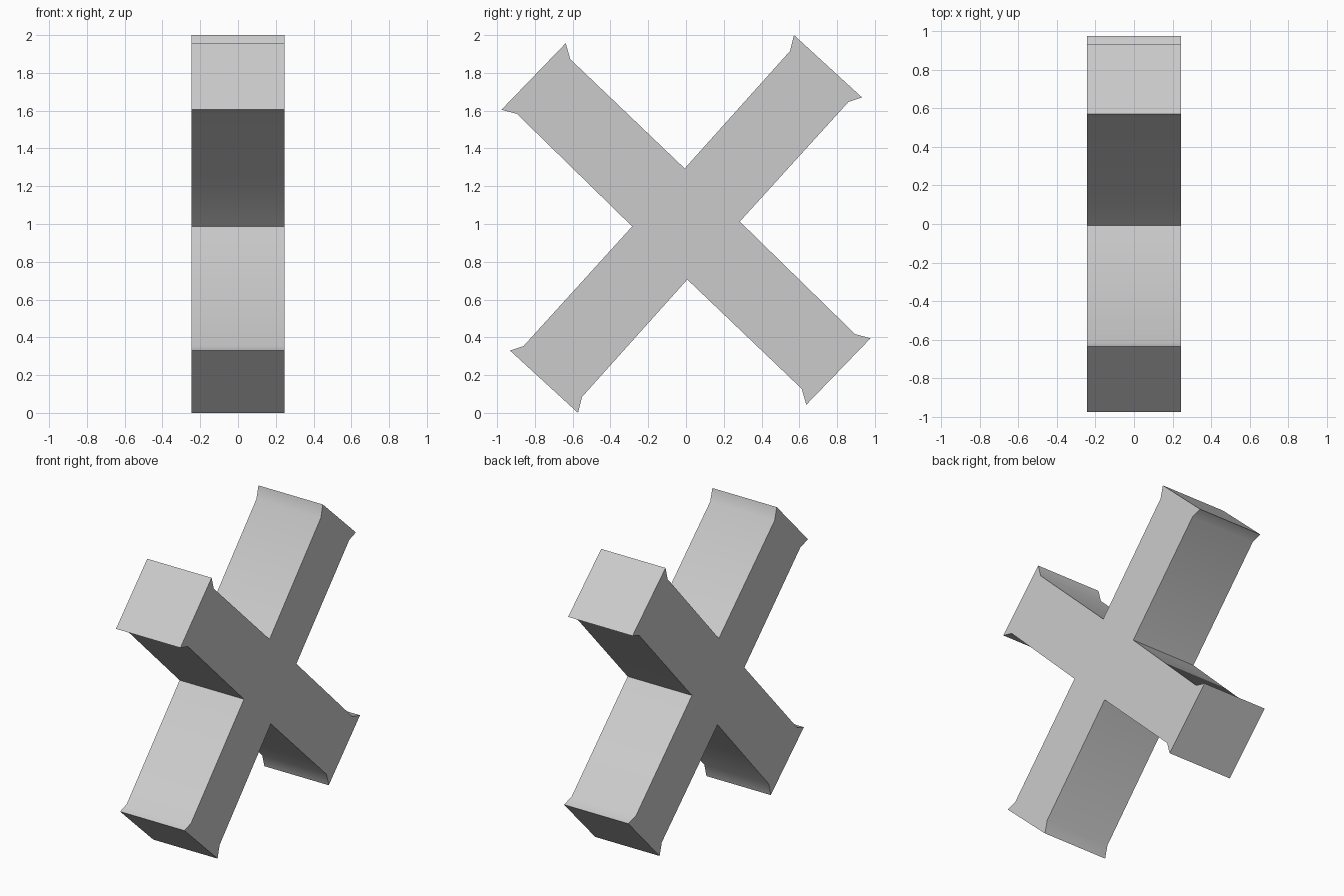
import bpy, bmesh, math

if "Cube" in bpy.data.objects:
    bpy.data.objects.remove(bpy.data.objects["Cube"])

HALF_WIDTH = 0.245
CENTRE_Z = 1.0

# Two neighbouring arms with flared tips, as (y, z) offsets from the centre
half_profile = [
    (0.55, 0.915), (0.572, 1.0), (0.932, 0.67), (0.86, 0.646),
    (0.285, 0.013),
    (0.895, -0.583), (0.977, -0.605), (0.637, -0.957), (0.613, -0.873),
    (0.007, -0.294),
]
# The other two arms are the same outline turned half a revolution
profile = half_profile + [(-y, -z) for y, z in half_profile]

# Extrude the cross outline along x
bm = bmesh.new()
verts = [bm.verts.new((-HALF_WIDTH, y, CENTRE_Z + z)) for y, z in profile]
face = bm.faces.new(verts)
result = bmesh.ops.extrude_face_region(bm, geom=[face], use_keep_orig=True)
moved = [g for g in result["geom"] if isinstance(g, bmesh.types.BMVert)]
bmesh.ops.translate(bm, verts=moved, vec=(2 * HALF_WIDTH, 0, 0))
bmesh.ops.recalc_face_normals(bm, faces=bm.faces)

mesh = bpy.data.meshes.new("cross_block")
bm.to_mesh(mesh)
bm.free()
cross = bpy.data.objects.new("cross_block", mesh)
bpy.context.collection.objects.link(cross)

# Soft shading into the flared tips, crisp elsewhere
bpy.context.view_layer.objects.active = cross
cross.select_set(True)
bpy.ops.object.shade_smooth_by_angle(angle=math.radians(40))
